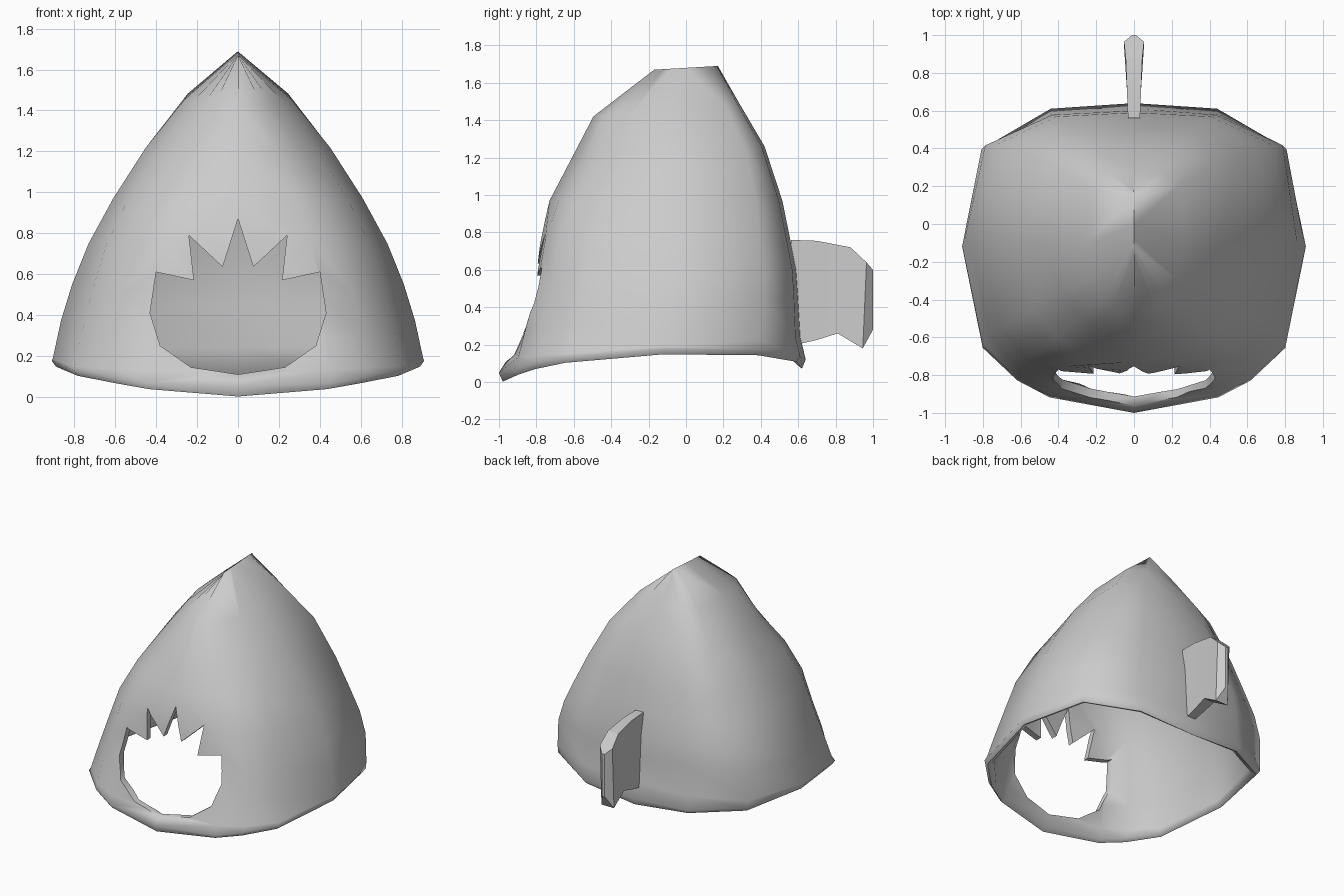
import bpy, bmesh

if "Cube" in bpy.data.objects:
    bpy.data.objects.remove(bpy.data.objects["Cube"])

def make(name, bm):
    bmesh.ops.recalc_face_normals(bm, faces=bm.faces)
    me = bpy.data.meshes.new(name)
    bm.to_mesh(me)
    bm.free()
    ob = bpy.data.objects.new(name, me)
    bpy.context.collection.objects.link(ob)
    return ob

def loft(bm, rings):
    for a, b in zip(rings, rings[1:]):
        for i in range(len(a)):
            j = (i + 1) % len(a)
            bm.faces.new((a[i], a[j], b[j], b[i]))

def smooth(ob, angle):
    bpy.ops.object.select_all(action='DESELECT')
    ob.select_set(True)
    bpy.context.view_layer.objects.active = ob
    bpy.ops.object.shade_smooth_by_angle(angle=angle)

# Hood: half cross-sections front to back, as (width fraction, depth fraction)
RIM = [(0, 0), (.49, .05), (.68, .105), (.88, .21), (1, .537), (.88, .854), (.484, .982), (0, 1)]
FACE = [(0, 0), (.50, .01), (.70, .065), (.88, .19), (1, .52), (.91, .875), (.5, .985), (0, 1)]
TOP = [(0, 0), (.45, .07), (.65, .14), (.87, .26), (1, .49), (.94, .90), (.53, .985), (0, 1)]
RIM_Z = [.03, .055, .085, .12, .165, .16, .125, .10]

# rows: front z, back z, half width, front y, back y, blend (-1 RIM, 0 FACE, 1 TOP)
ROWS = [(.13, .24, .905, -.95, .612, -.6), (.29, .45, .865, -.87, .60, 0),
        (.50, .60, .81, -.815, .59, .05), (.75, .75, .73, -.78, .56, .15),
        (.97, .97, .61, -.73, .515, .5), (1.18, 1.26, .45, -.62, .42, 1),
        (1.42, 1.49, .26, -.495, .285, 1), (1.67, 1.69, 0, -.17, .17, 1)]

def ring(bm, sect, w, yf, yb, zs):
    half = [(c * w, yf + (yb - yf) * s, z) for (c, s), z in zip(sect, zs)]
    return [bm.verts.new(p) for p in half + [(-x, y, z) for x, y, z in half[-2:0:-1]]]

def rim_ring(bm, inset, dz):
    # the rim is deeper at the front and back than at the sides
    return ring(bm, RIM, .91 - inset, -1 + inset, .64 - inset,
                [z + dz * (1.0 if i in (0, 7) else .6) for i, z in enumerate(RIM_Z)])

def wall(bm, inset):
    rings = []
    for zf, zb, w, yf, yb, t in ROWS:
        other, k = (TOP, t) if t > 0 else (RIM, -t)
        sect = [(a + (c - a) * k, b + (d - b) * k) for (a, b), (c, d) in zip(FACE, other)]
        drop = 1.5 * inset if w == 0 else 0
        rings.append(ring(bm, sect, max(w - inset, 0), yf + inset, yb - inset,
                          [zf + (zb - zf) * s - drop for _, s in sect]))
    return rings

bm = bmesh.new()
rim = [rim_ring(bm, 0, .02), rim_ring(bm, .02, -.028), rim_ring(bm, .05, -.005)]
loft(bm, wall(bm, 0)[::-1] + rim + wall(bm, .045))      # outside, rim, inside
bmesh.ops.remove_doubles(bm, verts=bm.verts, dist=1e-4)
hood = make("hood", bm)

# Cutter: face opening with a jagged row of teeth along its top
side = [(.23, .145), (.38, .25), (.43, .41), (.40, .61), (.215, .57),
        (.24, .79), (.075, .635)]
outline = [(0, .11)] + side + [(0, .87)] + [(-x, z) for x, z in side[::-1]]
bm = bmesh.new()
near, far = ([bm.verts.new((x, y, z)) for x, z in outline] for y in (-1.3, -.4))
loft(bm, [near, far])
bm.faces.new(near)
bm.faces.new(far)
cutter = make("face_cutter", bm)
cutter.hide_render = True

# Cut the opening through the front wall
m = hood.modifiers.new("opening", 'BOOLEAN')
m.operation = 'DIFFERENCE'
m.object = cutter
m.solver = 'EXACT'
bpy.context.view_layer.objects.active = hood
bpy.ops.object.modifier_apply(modifier="opening")
bpy.data.objects.remove(cutter)
smooth(hood, 1.15)

# Tail fin: sections of top y, top z, bottom y, bottom z, half thickness
FIN = [(.56, .76, .59, .20, .032), (.70, .755, .70, .225, .037),
       (.88, .72, .81, .26, .044), (.965, .64, .945, .18, .053),
       (1.0, .60, 1.0, .28, .01)]
bm = bmesh.new()
rings = [[bm.verts.new(p) for p in ((h, yt, zt), (-h, yt, zt), (-h, yb, zb), (h, yb, zb))]
         for yt, zt, yb, zb, h in FIN]
loft(bm, rings)
bm.faces.new(rings[0])
bm.faces.new(rings[-1])
fin = make("tail_fin", bm)
smooth(fin, .5)
